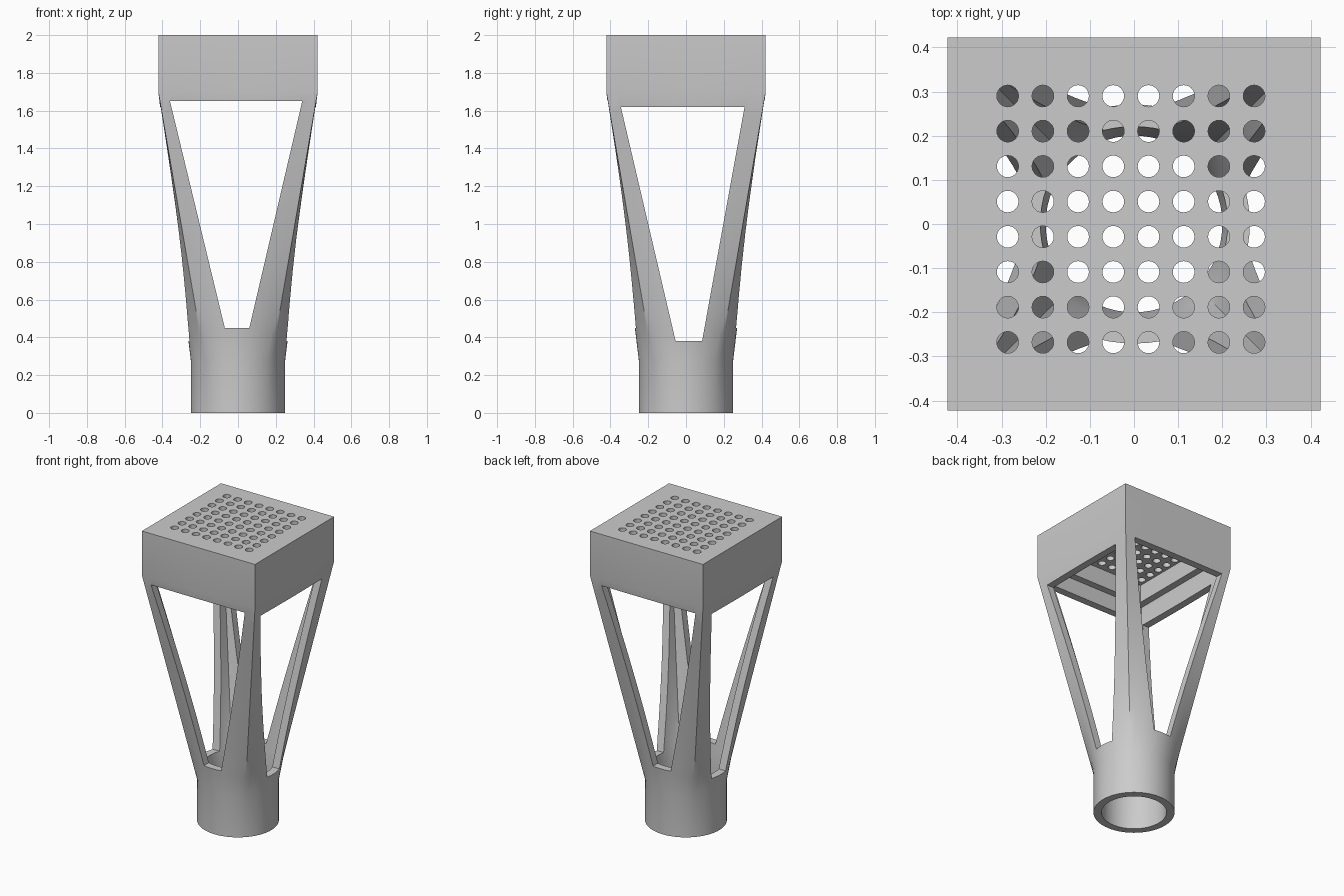
import bpy, bmesh, math
from mathutils import Matrix, Vector

cube = bpy.data.objects.get("Cube")
if cube:
    bpy.data.objects.remove(cube, do_unlink=True)

SEGMENTS = 64
grey = bpy.data.materials.new("matte grey")
grey.use_nodes = True
grey.diffuse_color = (0.6, 0.6, 0.6, 1)
grey.node_tree.nodes["Principled BSDF"].inputs["Base Color"].default_value = (0.6, 0.6, 0.6, 1)


def to_object(name, bm):
    bmesh.ops.recalc_face_normals(bm, faces=bm.faces)
    mesh = bpy.data.meshes.new(name)
    bm.to_mesh(mesh)
    bm.free()
    mesh.materials.append(grey)
    obj = bpy.data.objects.new(name, mesh)
    bpy.context.collection.objects.link(obj)
    return obj


def section(bm, z, size, squareness):
    """Ring blended between a circle and a square."""
    ring = []
    for i in range(SEGMENTS):
        a = 2 * math.pi * i / SEGMENTS
        c, s = math.cos(a), math.sin(a)
        reach = (1 - squareness) + squareness / max(abs(c), abs(s))
        ring.append(bm.verts.new((size * c * reach, size * s * reach, z)))
    return ring


def loft(name, levels):
    bm = bmesh.new()
    rings = [section(bm, *level) for level in levels]
    for low, high in zip(rings, rings[1:]):
        for i in range(SEGMENTS):
            j = (i + 1) % SEGMENTS
            bm.faces.new((low[i], low[j], high[j], high[i]))
    bm.faces.new(rings[0])
    bm.faces.new(rings[-1])
    return to_object(name, bm)


def flare(z0, z1, radius, half, steps=10):
    """Round-to-square transition; the circle and square parts scale separately."""
    levels = []
    for k in range(steps + 1):
        t = k / steps
        size = radius * (1 - t) + half * t
        levels.append((z0 + (z1 - z0) * t, size, half * t / size))
    return levels


def window(name, bottom, top, along_x):
    """Trapezoid prism; bottom and top are (left, right, z)."""
    outline = [(bottom[0], bottom[2]), (bottom[1], bottom[2]), (top[1], top[2]), (top[0], top[2])]
    bm = bmesh.new()
    place = (lambda u, d, z: (d, u, z)) if along_x else (lambda u, d, z: (u, d, z))
    face = bm.faces.new([bm.verts.new(place(u, -1, z)) for u, z in outline])
    ext = bmesh.ops.extrude_face_region(bm, geom=[face])
    moved = [v for v in ext["geom"] if isinstance(v, bmesh.types.BMVert)]
    bmesh.ops.translate(bm, verts=moved, vec=Vector(place(0, 2, 0)))
    return to_object(name, bm)


# Outer body: round socket, flared legs zone, square head
body = loft("tower_body", [(0, 0.25, 0)] + flare(0.28, 1.7, 0.25, 0.422) + [(2, 0.422, 1)])

# Hollow inside with a stepped recess under the top plate
hollow = loft("hollow_cutter", [(-0.1, 0.2, 0)] + flare(0.28, 1.7, 0.2, 0.372)
              + [(1.76, 0.372, 1), (1.76, 0.325, 1), (1.88, 0.325, 1)])

# Tall openings on all four sides
front_window = window("front_window_cutter", (-0.07, 0.06, 0.45), (-0.36, 0.34, 1.65), False)
side_window = window("side_window_cutter", (-0.055, 0.085, 0.38), (-0.345, 0.31, 1.62), True)

# Grid of small round holes in the top
bm = bmesh.new()
for ix in range(8):
    for iy in range(8):
        spot = Matrix.Translation((-0.286 + 0.0797 * ix, -0.268 + 0.0797 * iy, 1.95))
        bmesh.ops.create_cone(bm, cap_ends=True, segments=24, radius1=0.0245,
                              radius2=0.0245, depth=0.3, matrix=spot)
holes = to_object("hole_cutter", bm)

# Cut everything out and bake the result
cutters = [hollow, front_window, side_window, holes]
for cutter in cutters:
    cutter.hide_render = True
    mod = body.modifiers.new(cutter.name, 'BOOLEAN')
    mod.operation = 'DIFFERENCE'
    mod.solver = 'EXACT'
    mod.object = cutter
bpy.context.view_layer.update()
graph = bpy.context.evaluated_depsgraph_get()
body_mesh = bpy.data.meshes.new_from_object(body.evaluated_get(graph))
body.modifiers.clear()
body.data = body_mesh
for cutter in cutters:
    bpy.data.objects.remove(cutter, do_unlink=True)

# Smooth curved walls, crisp cut edges
bpy.ops.object.select_all(action='DESELECT')
body.select_set(True)
bpy.context.view_layer.objects.active = body
bpy.ops.object.shade_smooth_by_angle(angle=math.radians(25))
